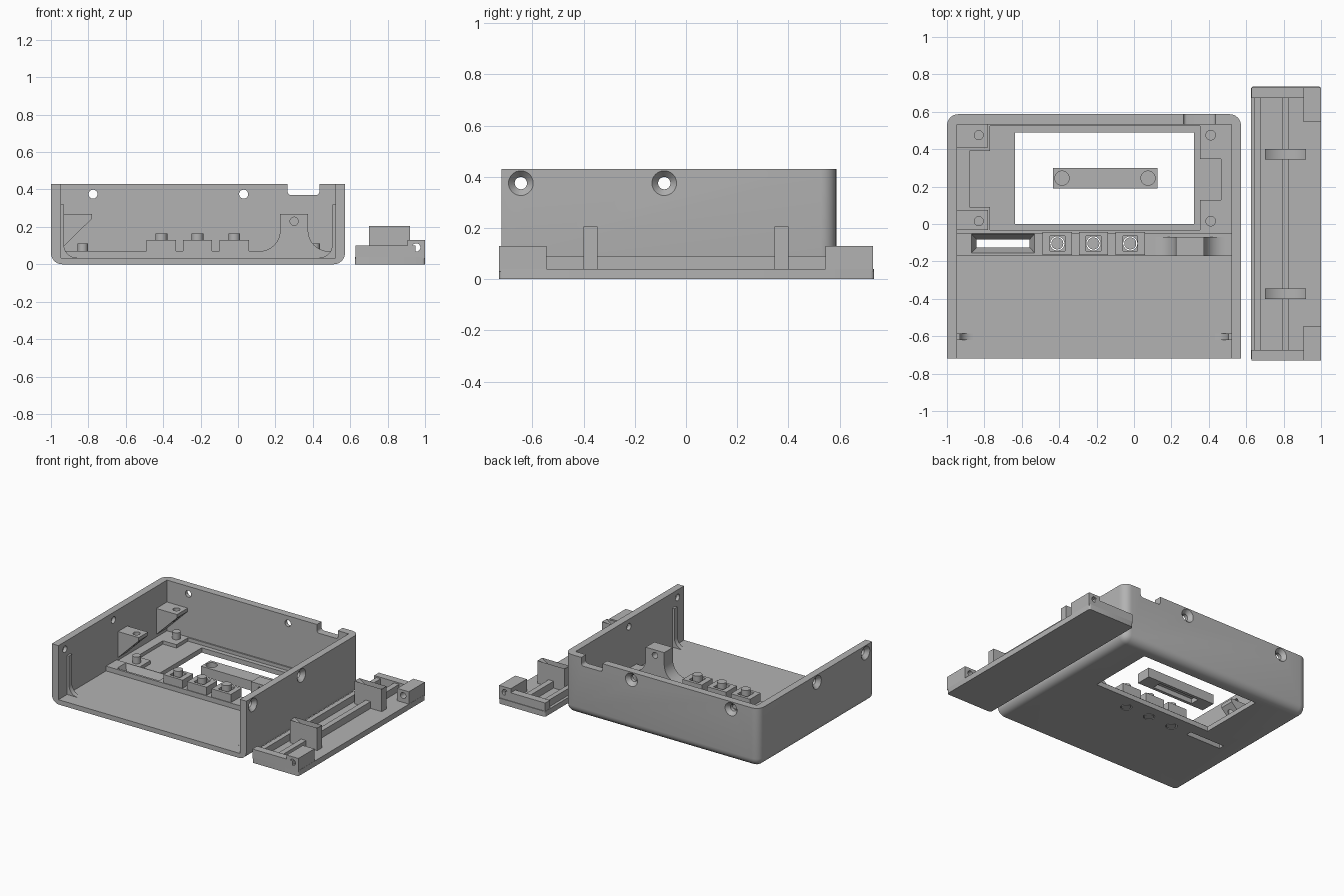
import bpy, bmesh, math
from mathutils import Matrix, Vector

if "Cube" in bpy.data.objects:
    bpy.data.objects.remove(bpy.data.objects["Cube"])

grey = bpy.data.materials.new("plain_grey")
grey.diffuse_color = (0.45, 0.45, 0.45, 1)
grey.use_nodes = True
grey.node_tree.nodes["Principled BSDF"].inputs["Base Color"].default_value = grey.diffuse_color


def finish(name, bm):
    bmesh.ops.recalc_face_normals(bm, faces=bm.faces[:])
    me = bpy.data.meshes.new(name)
    bm.to_mesh(me)
    bm.free()
    me.materials.append(grey)
    ob = bpy.data.objects.new(name, me)
    bpy.context.collection.objects.link(ob)
    return ob


def box(name, x0, x1, y0, y1, z0, z1, bevel=0, edge_rule=None, segs=6):
    bm = bmesh.new()
    bmesh.ops.create_cube(bm, size=1)
    for v in bm.verts:
        v.co = Vector(((x0 + x1) / 2 + v.co.x * (x1 - x0),
                       (y0 + y1) / 2 + v.co.y * (y1 - y0),
                       (z0 + z1) / 2 + v.co.z * (z1 - z0)))
    if bevel:
        edges = [e for e in bm.edges if edge_rule(e.verts[0].co, e.verts[1].co)]
        bmesh.ops.bevel(bm, geom=edges, offset=bevel, segments=segs,
                        profile=0.5, affect='EDGES', clamp_overlap=True)
    return finish(name, bm)


def cyl(name, centre, r0, r1, depth, axis='Z', segs=32):
    """Cylinder or cone; r1 is the radius on the positive end of the axis."""
    bm = bmesh.new()
    rot = {'Z': Matrix(), 'X': Matrix.Rotation(math.pi / 2, 4, 'Y'),
           'Y': Matrix.Rotation(-math.pi / 2, 4, 'X')}[axis]
    bmesh.ops.create_cone(bm, cap_ends=True, segments=segs, radius1=r0, radius2=r1,
                          depth=depth, matrix=Matrix.Translation(centre) @ rot)
    return finish(name, bm)


def prism(name, pts, y0, y1):
    """Extrude an x-z outline along y."""
    bm = bmesh.new()
    f = bm.faces.new([bm.verts.new((x, y0, z)) for x, z in pts])
    ext = bmesh.ops.extrude_face_region(bm, geom=[f])
    vs = [g for g in ext['geom'] if isinstance(g, bmesh.types.BMVert)]
    bmesh.ops.translate(bm, verts=vs, vec=(0, y1 - y0, 0))
    return finish(name, bm)


def arc(cx, cz, r, a0, a1, n=10):
    return [(cx + r * math.cos(math.radians(a0 + (a1 - a0) * i / n)),
             cz + r * math.sin(math.radians(a0 + (a1 - a0) * i / n))) for i in range(n + 1)]


def cut(cutter, *targets):
    for t in targets:
        m = t.modifiers.new("cut", 'BOOLEAN')
        m.operation = 'DIFFERENCE'
        m.solver = 'EXACT'
        m.object = cutter
        bpy.context.view_layer.objects.active = t
        bpy.ops.object.modifier_apply(modifier=m.name)
    bpy.data.objects.remove(cutter, do_unlink=True)


# Open-fronted case with rounded bottom and rear corners
X0, X1, YF, YB, H = -1.0, 0.572, -0.72, 0.587, 0.43
IX0, IX1, IYB, FLOOR = -0.947, 0.52, 0.533, 0.035


def case_edges(a, b):
    bottom = a.z < 0.01 and b.z < 0.01
    front = a.y < YF + 0.01 and b.y < YF + 0.01
    rear_upright = a.y > 0 and b.y > 0 and abs(a.z - b.z) > 0.1
    return (bottom and not front) or rear_upright


case = box("case_shell", X0, X1, YF, YB, 0, H, 0.06, case_edges)
cut(box("cavity", IX0, IX1, -1, IYB, FLOOR, 1), case)

# Cable notch in the rear wall
cut(box("notch", 0.265, 0.435, 0.45, 0.7, 0.37, 0.6, 0.018,
        lambda a, b: abs(a.y - b.y) > 0.1, 4), case)

# Countersunk screw holes in the side and rear walls
for y in (-0.645, -0.085):
    for x, s in ((X0, -1), (X1, 1)):
        cut(cyl("hole", (x, y, 0.375), 0.024, 0.024, 0.3, 'X'), case)
        r = (0.05, 0.022) if s < 0 else (0.022, 0.05)
        cut(cyl("sink", (x - s * 0.014, y, 0.375), *r, 0.032, 'X'), case)
for x in (-0.775, 0.03):
    cut(cyl("hole", (x, YB, 0.375), 0.024, 0.024, 0.3, 'Y'), case)
    cut(cyl("sink", (x, YB - 0.014, 0.375), 0.022, 0.05, 0.032, 'Y'), case)

# Raised screen plate with a pocket, and the control strip in front of it
plate = box("screen_plate", IX0 - 0.01, IX1 + 0.01, -0.05, IYB + 0.01, 0.025, 0.06)
cut(box("pocket", -0.77, 0.353, -0.032, 0.523, 0, 0.2), plate)
cut(box("pocket_left", -0.88, -0.7, 0.09, 0.39, 0, 0.2), plate)
cut(box("pocket_right", 0.3, 0.465, 0.128, 0.348, 0, 0.2), plate)
strip = box("control_strip", IX0 - 0.01, IX1 + 0.01, -0.17, -0.048, 0.025, 0.07)

# Screen window
cut(box("window", -0.636, 0.321, 0.0, 0.49, -0.1, 0.2), case, plate)

# Tapered light slot
slot = box("slot", -0.87, -0.53, -0.155, -0.053, -0.005, 0.072)
for v in slot.data.vertices:
    if v.co.z < 0.03:
        v.co.x = -0.70 + (v.co.x + 0.70) * 0.82
        v.co.y = -0.104 + (v.co.y + 0.104) * 0.37
cut(slot, case, strip)

# Push buttons in square guides
for i, x in enumerate((-0.41, -0.217, -0.02)):
    guide = box(f"button_guide_{i}", x - 0.078, x + 0.078, -0.165, -0.043, 0.06, 0.13)
    cut(box("guide_well", x - 0.04, x + 0.04, -0.144, -0.064, 0.0, 0.3), guide)
    cut(cyl("button_hole", (x, -0.104, 0.0), 0.038, 0.038, 0.3), case, strip)
    cyl(f"button_{i}", (x, -0.104, 0.0825), 0.032, 0.032, 0.165)

# Upright bracket with flared foot
pts = ([(0.225, 0.27)] + arc(0.115, 0.18, 0.11, 0, -90) + [(0.115, 0.06), (0.485, 0.06)]
       + arc(0.485, 0.18, 0.11, -90, -180) + [(0.375, 0.27)])
bracket = prism("bracket", pts, -0.17, -0.07)
cut(cyl("bracket_hole", (0.3, -0.12, 0.23), 0.022, 0.022, 0.4, 'Y'), bracket)

# Locating pins, and wall gussets above the left pair
for i, y in enumerate((0.475, 0.015)):
    for side, x in (("left", -0.83), ("right", 0.41)):
        cyl(f"pin_{side}_{i}", (x, y, 0.07), 0.028, 0.028, 0.08)
for i, (y0, y1) in enumerate(((0.41, 0.535), (-0.032, 0.075))):
    g = prism(f"gusset_{i}", [(-0.96, 0.27), (-0.78, 0.27), (-0.78, 0.245),
                              (-0.947, 0.08), (-0.96, 0.08)], y0, y1)
    cut(cyl("gusset_hole", (-0.83, (0.475, 0.015)[i], 0.25), 0.024, 0.024, 0.3), g)

# Curved ribs near the front on both side walls
for side, wall, s in (("left", IX0, 1), ("right", IX1, -1)):
    pts = [(-0.01, 0.32), (0.016, 0.32)] + arc(0.086, 0.105, 0.07, 180, 270) \
        + [(0.086, 0.025), (-0.01, 0.025)]
    prism(f"rib_{side}", [(wall + s * x, z) for x, z in pts], -0.62, -0.585)

# Loose clamp bar lying in the window
bar = box("clamp_bar", -0.433, 0.125, 0.19, 0.30, 0, 0.07)
cut(box("bar_groove", -0.32, 0.01, 0.212, 0.278, -0.1, 0.035), bar)
for x in (-0.385, 0.075):
    cut(cyl("bar_hole", (x, 0.245, 0.06), 0.038, 0.038, 0.06), bar)

# Separate end cover: base, rails, end walls, corner blocks and saddles
base = box("cover_base", 0.625, 1.0, -0.73, 0.735, 0, 0.04, 0.015,
           lambda a, b: abs(a.z - b.z) > 0.02, 4)
box("cover_rail_outer", 0.645, 0.68, -0.70, 0.70, 0.03, 0.09)
box("cover_rail_inner", 0.79, 0.83, -0.70, 0.70, 0.03, 0.09)
for name, s in (("front", -1), ("back", 1)):
    ya, yb = sorted((s * 0.675, s * 0.73))
    box(f"cover_end_{name}", 0.627, 0.95, ya, yb, 0.03, 0.10)
    ya, yb = sorted((s * 0.545, s * 0.73))
    block = box(f"cover_block_{name}", 0.905, 0.999, ya, yb, 0.03, 0.13)
    cut(cyl("block_hole", (0.953, s * 0.64, 0.09), 0.022, 0.022, 0.5, 'Y'), block)
    ya, yb = sorted((s * 0.345, s * 0.40))
    top = arc(0.81, 0.32, 0.16, 226.5, 313.5, 14)
    prism(f"saddle_{name}", [(0.70, 0.03), (0.70, 0.205)] + top
          + [(0.92, 0.205), (0.92, 0.03)], ya, yb)

# Smooth curved surfaces, keeping hard edges
for ob in bpy.data.objects:
    ob.select_set(True)
bpy.context.view_layer.objects.active = case
bpy.ops.object.shade_smooth_by_angle(angle=math.radians(30))
